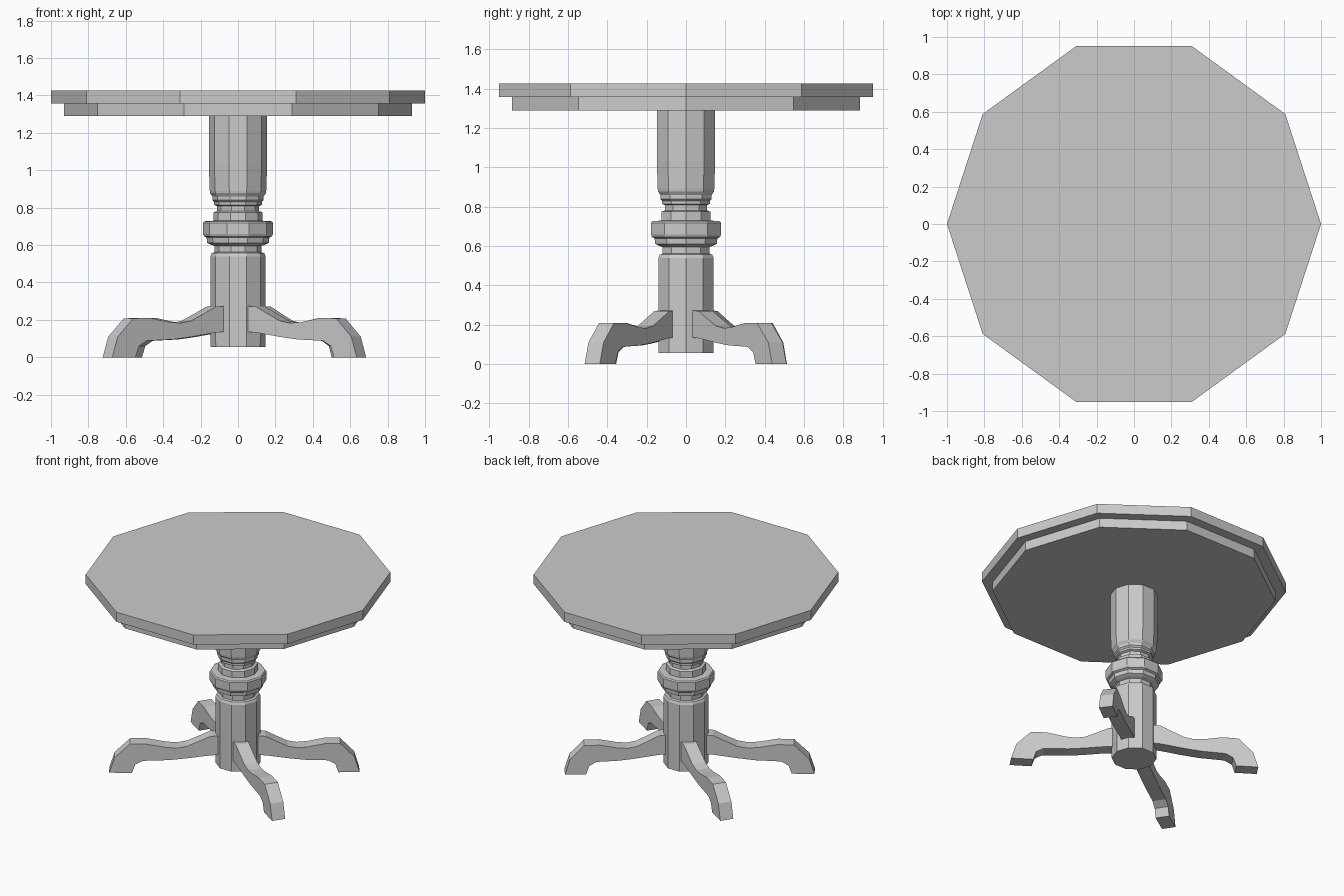
import bpy, bmesh
from math import cos, sin, pi
from mathutils import Vector

if "Cube" in bpy.data.objects:
    bpy.data.objects.remove(bpy.data.objects["Cube"])

SIDES = 10


def finish(name, bm):
    bmesh.ops.recalc_face_normals(bm, faces=bm.faces)
    mesh = bpy.data.meshes.new(name)
    bm.to_mesh(mesh)
    bm.free()
    ob = bpy.data.objects.new(name, mesh)
    bpy.context.collection.objects.link(ob)
    return ob


def turned(name, profile):
    """Ten-sided lathe of (radius, height) points with capped ends."""
    bm = bmesh.new()
    rings = [[bm.verts.new((r * cos(2 * pi * i / SIDES), r * sin(2 * pi * i / SIDES), z))
              for i in range(SIDES)] for r, z in profile]
    for a, b in zip(rings, rings[1:]):
        for i in range(SIDES):
            j = (i + 1) % SIDES
            bm.faces.new((a[i], a[j], b[j], b[i]))
    bm.faces.new(rings[0])
    bm.faces.new(rings[-1])
    return finish(name, bm)


def leg(name, root, tip, half=0.046):
    """Extrude the side outline of a scrolled leg between root and tip."""
    root, tip = Vector((*root, 0)), Vector((*tip, 0))
    along = tip - root
    side = Vector((-along.y, along.x, 0)).normalized() * half
    bm = bmesh.new()
    outer = [[bm.verts.new(root + along * u + side * s + Vector((0, 0, z)))
              for u, z in LEG_TOP] for s in (-1, 1)]
    inner = [[bm.verts.new(root + along * u + side * s + Vector((0, 0, z)))
              for u, z in LEG_BOTTOM] for s in (-1, 1)]
    n = len(LEG_TOP)
    for k in range(n - 1):
        for strip in (outer, inner):
            bm.faces.new((strip[0][k], strip[0][k + 1], strip[1][k + 1], strip[1][k]))
        for s in (0, 1):
            bm.faces.new((outer[s][k], outer[s][k + 1], inner[s][k + 1], inner[s][k]))
    for k in (0, n - 1):
        bm.faces.new((outer[0][k], outer[1][k], inner[1][k], inner[0][k]))
    return finish(name, bm)


# Leg outline: fraction of length, height
LEG_TOP = [(-0.1, 0.277), (0.07, 0.270), (0.17, 0.235), (0.29, 0.195), (0.38, 0.183),
           (0.48, 0.187), (0.66, 0.210), (0.81, 0.208), (0.95, 0.110), (1.0, 0.0)]
LEG_BOTTOM = [(-0.1, 0.140), (0.07, 0.132), (0.17, 0.122), (0.28, 0.110), (0.37, 0.102),
              (0.46, 0.095), (0.60, 0.091), (0.69, 0.088), (0.76, 0.060), (0.79, 0.0)]

# Table top and the smaller apron below it
turned("table_top", [(1.0, 1.357), (1.0, 1.427)])
turned("apron", [(0.93, 1.29), (0.93, 1.357)])

# Turned pedestal
turned("pedestal", [
    (0.147, 0.056), (0.148, 0.54), (0.140, 0.557), (0.125, 0.562), (0.125, 0.595),
    (0.145, 0.602), (0.165, 0.612), (0.168, 0.640), (0.182, 0.647), (0.187, 0.660),
    (0.187, 0.718), (0.180, 0.727), (0.132, 0.730), (0.130, 0.775), (0.112, 0.782),
    (0.112, 0.808), (0.127, 0.815), (0.127, 0.830), (0.137, 0.840), (0.137, 0.860),
    (0.149, 0.877), (0.151, 0.890), (0.156, 1.03), (0.156, 1.29)])

# Four splayed legs
leg("front_right_leg", (0.081, -0.096), (0.66, -0.477))
leg("front_left_leg", (-0.103, -0.080), (-0.698, -0.477))
leg("back_right_leg", (0.112, 0.071), (0.64, 0.475))
leg("back_left_leg", (-0.081, 0.096), (-0.66, 0.475))
